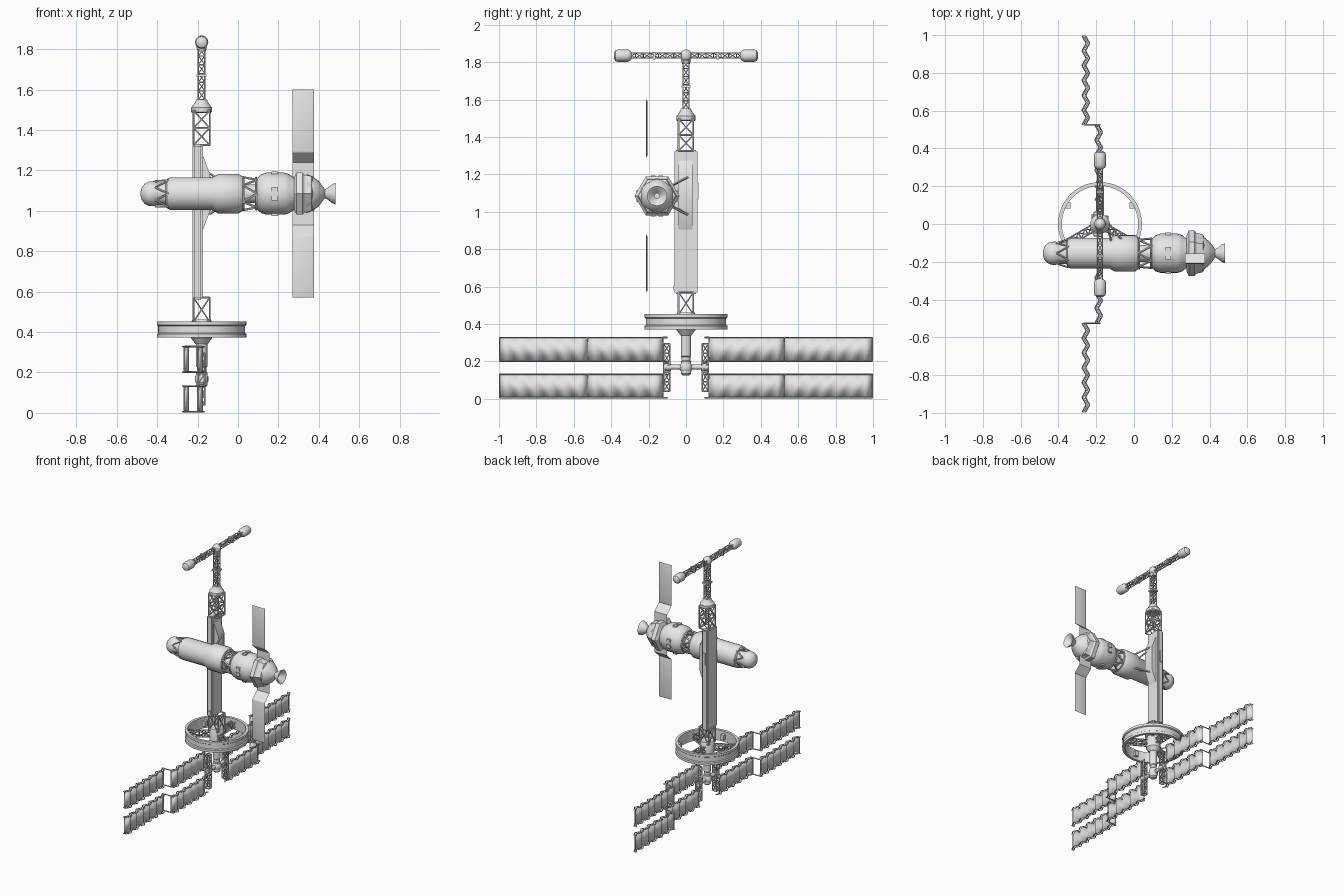
import bpy, bmesh, math
from mathutils import Vector, Matrix

if "Cube" in bpy.data.objects:
    bpy.data.objects.remove(bpy.data.objects["Cube"])

grey = bpy.data.materials.new("light_grey_metal")
grey.use_nodes = True
grey.diffuse_color = (0.8, 0.8, 0.8, 1)
grey.node_tree.nodes["Principled BSDF"].inputs["Base Color"].default_value = (0.8, 0.8, 0.8, 1)

MX = -0.18            # mast axis
HY, HZ = -0.155, 1.085  # habitat axis


def finish(bm, name, angle=35):
    bmesh.ops.recalc_face_normals(bm, faces=bm.faces)
    me = bpy.data.meshes.new(name)
    bm.to_mesh(me)
    bm.free()
    me.materials.append(grey)
    me.shade_smooth()
    me.set_sharp_from_angle(angle=math.radians(angle))
    ob = bpy.data.objects.new(name, me)
    bpy.context.collection.objects.link(ob)
    return ob


def box(bm, c, size):
    m = Matrix.Translation(c) @ Matrix.Diagonal((*size, 1))
    bmesh.ops.create_cube(bm, size=1, matrix=m)


def rod(bm, a, b, r, seg=5):
    a, b = Vector(a), Vector(b)
    d = b - a
    m = Matrix.Translation((a + b) / 2) @ d.to_track_quat('Z', 'Y').to_matrix().to_4x4()
    bmesh.ops.create_cone(bm, cap_ends=True, segments=seg, radius1=r, radius2=r,
                          depth=d.length, matrix=m)


def lathe(bm, origin, axis, profile, seg=24, loop=False):
    """Revolve (distance along axis, radius) points; loop makes a hollow ring."""
    o, rings = Vector(origin), []
    for w, r in profile:
        ring = []
        for i in range(seg):
            t = 2 * math.pi * i / seg
            u, v = r * math.cos(t), r * math.sin(t)
            p = {'x': (w, u, v), 'y': (v, w, u), 'z': (u, v, w)}[axis]
            ring.append(bm.verts.new(o + Vector(p)))
        rings.append(ring)
    pairs = list(zip(rings, rings[1:]))
    if loop:
        pairs.append((rings[-1], rings[0]))
    else:
        bm.faces.new(rings[0])
        bm.faces.new(rings[-1])
    for a, b in pairs:
        for i in range(seg):
            j = (i + 1) % seg
            bm.faces.new((a[i], a[j], b[j], b[i]))


def truss(bm, a, b, half, bays, r, cross=False):
    """Square lattice girder with rails, frames and diagonals."""
    a, b = Vector(a), Vector(b)
    d = (b - a).normalized()
    s = Vector((1, 0, 0)) if abs(d.z) > 0.9 else d.cross(Vector((0, 0, 1))).normalized()
    t = d.cross(s)
    corners = [(s * x + t * y) * half for x, y in ((1, 1), (-1, 1), (-1, -1), (1, -1))]
    for i, c in enumerate(corners):
        n = corners[(i + 1) % 4]
        rod(bm, a + c, b + c, r)
        for k in range(bays + 1):
            p = a.lerp(b, k / bays)
            rod(bm, p + c, p + n, r)
            if k < bays:
                q = a.lerp(b, (k + 1) / bays)
                if cross or k % 2 == 0:
                    rod(bm, p + c, q + n, r * 0.8)
                if cross or k % 2:
                    rod(bm, p + n, q + c, r * 0.8)


# Main mast: solid box, side gusset and small fittings
bm = bmesh.new()
box(bm, (-0.199, 0, 0.945), (0.05, 0.122, 0.77))
bmesh.ops.bevel(bm, geom=bm.edges[:], offset=0.008, segments=2, affect='EDGES')
box(bm, (-0.2, -0.063, 0.595), (0.025, 0.01, 0.025))
box(bm, (-0.2, 0.063, 1.11), (0.02, 0.01, 0.09))
finish(bm, "mast_body")

bm = bmesh.new()
lo, hi = ([bm.verts.new((x, y, z)) for x, z in
           ((-0.176, 0.9), (-0.176, 1.28), (-0.138, 1.18), (-0.138, 1.0))] for y in (-0.04, 0.035))
bm.faces.new(lo)
bm.faces.new(hi)
for i in range(4):
    bm.faces.new((lo[i], lo[i - 1], hi[i - 1], hi[i]))
for s in (1, -1):
    rod(bm, (-0.14, 0.01, HZ + s * 0.1), (-0.06, -0.09, HZ + s * 0.05), 0.006)
    rod(bm, (-0.14, -0.02, HZ + s * 0.08), (-0.12, -0.09, HZ + s * 0.05), 0.006)
finish(bm, "mast_gusset")

bm = bmesh.new()
truss(bm, (MX, 0, 1.325), (MX, 0, 1.495), 0.04, 2, 0.005, True)
truss(bm, (MX, 0, 0.45), (MX, 0, 0.57), 0.04, 1, 0.005, True)
finish(bm, "mast_truss_sections")

bm = bmesh.new()
lathe(bm, (MX, 0, 0), 'z', [(1.485, 0.045), (1.49, 0.052), (1.512, 0.052), (1.518, 0.046),
                            (1.54, 0.03), (1.552, 0.027)], 16)
finish(bm, "mast_cap")

# Antenna boom with crossbar and end pods
bm = bmesh.new()
truss(bm, (MX, 0, 1.55), (MX, 0, 1.81), 0.016, 6, 0.0035)
box(bm, (MX, 0, 1.67), (0.05, 0.05, 0.012))
for s in (1, -1):
    truss(bm, (MX, s * 0.025, 1.835), (MX, s * 0.31, 1.835), 0.013, 7, 0.0032)
    box(bm, (MX, s * 0.17, 1.835), (0.036, 0.012, 0.04))
finish(bm, "antenna_truss")

bm = bmesh.new()
ball = [(-0.032, 0.008), (-0.024, 0.022), (-0.01, 0.03), (0.01, 0.03), (0.024, 0.022), (0.032, 0.008)]
lathe(bm, (MX, 0, 1.835), 'z', ball, 16)
lathe(bm, (MX, 0, 1.79), 'z', [(0, 0.02), (0.02, 0.026), (0.03, 0.02)], 16)
for s in (1, -1):
    pod = [(0.288, 0.014), (0.3, 0.028), (0.31, 0.033), (0.365, 0.033), (0.378, 0.028), (0.386, 0.014)]
    lathe(bm, (MX, 0, 1.835), 'y', [(s * w, r) for w, r in pod], 12)
finish(bm, "antenna_pods")

# Rotating ring, spokes and hub
bm = bmesh.new()
lathe(bm, (MX, 0, 0), 'z', [(0.372, 0.202), (0.372, 0.222), (0.39, 0.222), (0.395, 0.215),
                            (0.43, 0.215), (0.435, 0.222), (0.453, 0.222), (0.453, 0.202)], 48, True)
finish(bm, "habitat_ring")

bm = bmesh.new()
for k in range(3):
    t = math.radians(90 + 120 * k)
    d = Vector((math.cos(t), math.sin(t), 0))
    c = Vector((MX, 0, 0.412))
    truss(bm, c + d * 0.04, c + d * 0.206, 0.018, 4, 0.004)
    box(bm, c - d * 0.195, (0.026, 0.03, 0.04))
finish(bm, "ring_spokes")

bm = bmesh.new()
lathe(bm, (MX, 0, 0), 'z', [(0.34, 0.03), (0.37, 0.052), (0.45, 0.052), (0.462, 0.045)], 16)
lathe(bm, (MX, 0, 0), 'z', [(0.125, 0.018), (0.135, 0.028), (0.2, 0.028), (0.205, 0.023),
                            (0.225, 0.023), (0.23, 0.028), (0.345, 0.028)], 16)
lathe(bm, (MX, 0, 0.168), 'z', [(w * 1.1, r * 1.1) for w, r in ball], 16)
rod(bm, (MX, -0.1, 0.17), (MX, 0.1, 0.17), 0.013, 12)
for s in (1, -1):
    lathe(bm, (MX, 0, 0.17), 'y', [(s * 0.08, 0.02), (s * 0.12, 0.02)], 12)
finish(bm, "hub_column")

# Folded solar arrays: upright girder, zigzag sheets and edge rails
RAIL = 0.0045


def zigzag(x0, y0, y1, folds):
    return [Vector((x0 + (0.011 if i % 2 else -0.011), y0 + (y1 - y0) * i / folds, 0))
            for i in range(folds + 1)]


sheet, rails = bmesh.new(), bmesh.new()
for s in (1, -1):
    truss(rails, (MX, s * 0.103, 0.04), (MX, s * 0.103, 0.295), 0.016, 5, 0.004)
    for z0, z1 in ((0.006, 0.132), (0.202, 0.328)):
        inner = zigzag(-0.187, s * 0.125, s * 0.525, 10)
        outer = zigzag(-0.255, s * 0.525, s * 0.996, 12)
        for path in (inner, outer):
            cols = [[sheet.verts.new(p + Vector((0, 0, z))) for z in (z0 + 0.004, z1 - 0.004)] for p in path]
            for a, b in zip(cols, cols[1:]):
                sheet.faces.new((a[0], b[0], b[1], a[1]))
            for off in (-0.009, 0.009):
                o = Vector((off, 0, 0))
                for z in (z0, z1):
                    h = Vector((0, 0, z))
                    for a, b in zip(path, path[1:]):
                        rod(rails, a + o + h, b + o + h, RAIL * 0.8, 4)
            for p in (path[0], path[-1]):
                rod(rails, p + Vector((0, 0, z0)), p + Vector((0, 0, z1)), RAIL, 4)
        for z in (z0, z1):
            h = Vector((0, 0, z))
            rod(rails, inner[-1] + h + Vector((0.02, 0, 0)), outer[0] + h, RAIL, 4)
            rod(rails, (MX, s * 0.1, z), inner[0] + h, RAIL, 4)
finish(rails, "solar_array_rails")
sheets = finish(sheet, "solar_array_sheets", 20)
mod = sheets.modifiers.new("thickness", 'SOLIDIFY')
mod.thickness = 0.004
mod.offset = 0

# Habitat module hull
bm = bmesh.new()
H = (0, HY, HZ)
lathe(bm, H, 'x', [(-0.482, 0.012), (-0.476, 0.032), (-0.462, 0.05), (-0.442, 0.06),
                   (-0.415, 0.062), (-0.4, 0.055), (-0.35, 0.058)])
lathe(bm, H, 'x', [(-0.362, 0.05), (-0.352, 0.072), (-0.335, 0.081), (-0.13, 0.081), (-0.1, 0.097),
                   (0.005, 0.097), (0.022, 0.085), (0.026, 0.06)])
lathe(bm, H, 'x', [(0.02, 0.045), (0.1, 0.045)], 16)
finish(bm, "crew_module")

# Service module: rounded tank, hexagonal collar, nozzle
bm = bmesh.new()
lathe(bm, H, 'x', [(0.088, 0.06), (0.095, 0.078), (0.115, 0.096), (0.14, 0.104), (0.23, 0.104),
                   (0.255, 0.096), (0.272, 0.082), (0.29, 0.08)])
lathe(bm, H, 'x', [(0.34, 0.095), (0.372, 0.084), (0.4, 0.062), (0.42, 0.036), (0.43, 0.022),
                   (0.445, 0.03), (0.465, 0.046), (0.482, 0.053), (0.474, 0.042), (0.445, 0.015)])
finish(bm, "service_module")

bm = bmesh.new()
lathe(bm, H, 'x', [(0.278, 0.095), (0.29, 0.12), (0.32, 0.12), (0.33, 0.108), (0.365, 0.1), (0.372, 0.085)], 6)
finish(bm, "hexagonal_collar", 20)

# Lattice joints and small hull fittings
bm = bmesh.new()
for i in range(12):
    t0, t1 = (2 * math.pi * k / 12 for k in (i, i + 1))
    near, far = ((t0, t1) if i % 2 else (t1, t0))

    def at(x, r, t):
        return (x, HY + r * math.cos(t), HZ + r * math.sin(t))
    rod(bm, at(0.022, 0.082, near), at(0.095, 0.078, far), 0.006)
    rod(bm, at(0.028, 0.082, t0), at(0.028, 0.082, t1), 0.005)
    rod(bm, at(0.09, 0.08, t0), at(0.09, 0.08, t1), 0.005)
    rod(bm, at(-0.41, 0.063, near), at(-0.345, 0.075, far), 0.005)
finish(bm, "lattice_joints")

bm = bmesh.new()
for s in (1, -1):
    for k in (-0.02, 0.02):
        box(bm, (0.182, HY + s * 0.102, HZ + k), (0.03, 0.016, 0.026))
        box(bm, (0.182, HY + k, HZ + s * 0.102), (0.03, 0.026, 0.016))
finish(bm, "hull_windows")

# Cranked solar wings above and below the collar
for s, name in ((1, "upper_wing"), (-1, "lower_wing")):
    bm = bmesh.new()
    path = [(HY, 0.08), (HY, 0.155), (-0.21, 0.205), (-0.21, 0.515)]
    cols = [[bm.verts.new((x, y, HZ + s * z)) for x in (0.27, 0.376)] for y, z in path]
    faces = [bm.faces.new((a[0], a[1], b[1], b[0])) for a, b in zip(cols, cols[1:])]
    bmesh.ops.solidify(bm, geom=faces, thickness=0.014)
    bm.normal_update()
    wide = [f for f in bm.faces if abs(f.normal.y) > 0.9 and f.calc_area() > 0.02]
    bmesh.ops.inset_individual(bm, faces=wide, thickness=0.012, depth=-0.003)
    finish(bm, name, 20)
